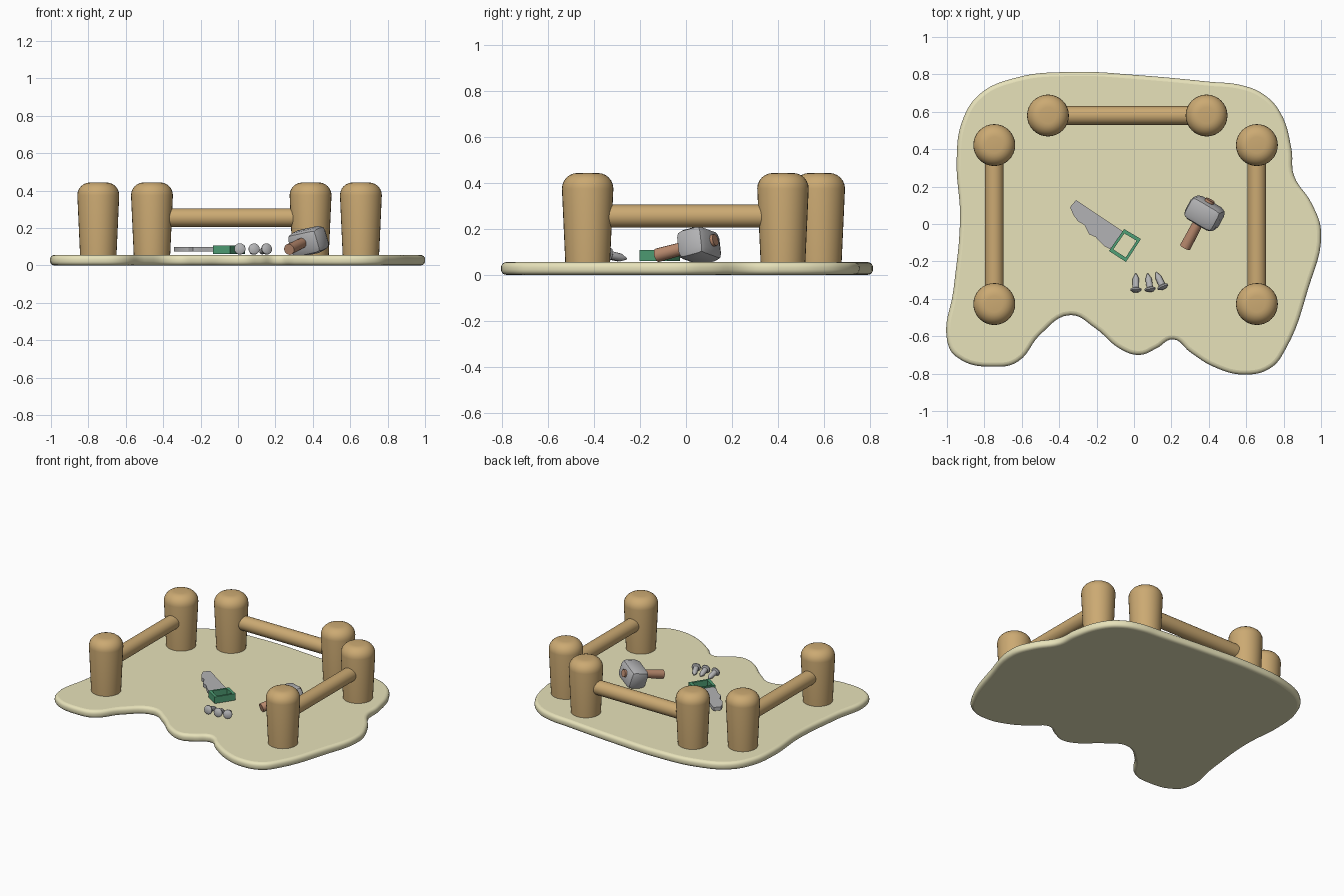
import bpy, bmesh, math
from mathutils import Vector, Matrix

if "Cube" in bpy.data.objects:
    bpy.data.objects.remove(bpy.data.objects["Cube"])


def material(name, rgb):
    m = bpy.data.materials.new(name)
    m.diffuse_color = (*rgb, 1)
    m.use_nodes = True
    m.node_tree.nodes["Principled BSDF"].inputs["Base Color"].default_value = m.diffuse_color
    return m


sand = material("sand", (0.80, 0.76, 0.49))
wood = material("wood", (0.60, 0.40, 0.17))
grip = material("grip", (0.50, 0.26, 0.16))
green = material("green", (0.08, 0.35, 0.18))
grey = material("steel", (0.45, 0.45, 0.46))


def finish(obj, mat, angle=40):
    if not obj.data.materials:
        obj.data.materials.append(mat)
    bpy.ops.object.select_all(action='DESELECT')
    bpy.context.view_layer.objects.active = obj
    obj.select_set(True)
    bpy.ops.object.shade_smooth_by_angle(angle=math.radians(angle))
    return obj


def from_bmesh(name, bm, mat, angle=40):
    bmesh.ops.recalc_face_normals(bm, faces=bm.faces)
    me = bpy.data.meshes.new(name)
    bm.to_mesh(me)
    bm.free()
    obj = bpy.data.objects.new(name, me)
    bpy.context.collection.objects.link(obj)
    return finish(obj, mat, angle)


def lathe(name, profile, start, direction, mat, sides=32):
    """Revolve (radius, distance) pairs about an axis; ends are capped."""
    bm = bmesh.new()
    rot = Vector((0, 0, 1)).rotation_difference(Vector(direction)).to_matrix()
    rings = []
    for r, h in profile:
        rings.append([bm.verts.new(rot @ Vector((r * math.cos(a), r * math.sin(a), h)) + Vector(start))
                      for a in (2 * math.pi * i / sides for i in range(sides))])
    for lo, hi in zip(rings, rings[1:]):
        for i in range(sides):
            j = (i + 1) % sides
            bm.faces.new((lo[i], lo[j], hi[j], hi[i]))
    bm.faces.new(rings[0])
    bm.faces.new(rings[-1])
    return from_bmesh(name, bm, mat)


def rod(name, a, b, r0, r1, mat, sides=32):
    a, b = Vector(a), Vector(b)
    n = (b - a).length
    return lathe(name, [(r0, 0), (r1, n)], a, b - a, mat, sides)


def flat(name, pts, z0, z1, mat):
    """Extrude an outline between two heights."""
    bm = bmesh.new()
    f = bm.faces.new([bm.verts.new((x, y, z0)) for x, y in pts])
    ext = bmesh.ops.extrude_face_region(bm, geom=[f], use_keep_orig=True)
    bmesh.ops.translate(bm, vec=(0, 0, z1 - z0),
                        verts=[v for v in ext["geom"] if isinstance(v, bmesh.types.BMVert)])
    return from_bmesh(name, bm, mat, 30)


# Sandy ground slab: smooth irregular outline with rounded rim
outline = [(-1.0, -.62), (-.95, -.71), (-.73, -.763), (-.62, -.735), (-.50, -.59), (-.34, -.487),
           (-.21, -.555), (-.07, -.67), (.03, -.70), (.12, -.665), (.21, -.617), (.30, -.685),
           (.43, -.765), (.59, -.805), (.73, -.77), (.81, -.67), (.93, -.35), (1.0, -.04),
           (.95, .11), (.855, .26), (.842, .40), (.78, .60), (.69, .695), (.57, .743),
           (.41, .76), (.03, .795), (-.33, .813), (-.64, .78), (-.83, .69), (-.92, .545),
           (-.948, .35), (-.93, .03), (-.965, -.35)]
cu = bpy.data.curves.new("ground_slab", 'CURVE')
cu.dimensions = '2D'
cu.fill_mode = 'BOTH'
cu.resolution_u = 6
cu.bevel_depth, cu.bevel_resolution = .022, 3
cu.extrude, cu.offset = .0055, -.022
sp = cu.splines.new('BEZIER')
sp.bezier_points.add(len(outline) - 1)
sp.use_cyclic_u = True
for p, (x, y) in zip(sp.bezier_points, outline):
    p.co = (x, y, 0)
    p.handle_left_type = p.handle_right_type = 'AUTO'
slab = bpy.data.objects.new("ground_slab", cu)
bpy.context.collection.objects.link(slab)
slab.location.z = .0275
bpy.context.view_layer.objects.active = slab
slab.select_set(True)
bpy.ops.object.convert(target='MESH')
finish(bpy.context.view_layer.objects.active, sand)

# Three fence sections: two round-topped posts and a rail each
post = [(.097, 0), (.112, .33)]
post += [(.044 + .068 * math.cos(a), .33 + .068 * math.sin(a))
         for a in (math.pi / 2 * i / 6 for i in range(1, 7))]
fences = {"back": ((-.46, .58), (.388, .58)),
          "left": ((-.747, .422), (-.747, -.428)),
          "right": ((.657, .422), (.657, -.428))}
for side, (a, b) in fences.items():
    for i, p in enumerate((a, b)):
        lathe(f"{side}_post_{i + 1}", post, (*p, .045), (0, 0, 1), wood)
    rod(f"{side}_rail", (*a, .255), (*b, .255), .05, .05, wood)

# Saw blade with a wavy toothed edge
flat("saw_blade", [(-.31, .128), (-.055, -.043), (-.128, -.134), (-.16, -.118), (-.205, -.07),
                   (-.24, -.055), (-.265, -.005), (-.30, .015), (-.325, .05), (-.342, .09)],
     .073, .098, grey)

# Saw handle: square open frame
outer = [Vector(p) for p in ((-.053, -.027), (.037, -.08), (-.043, -.203), (-.134, -.144))]
mid = sum(outer, Vector((0, 0))) / 4
inner = [mid + (p - mid) * .73 for p in outer]
bm = bmesh.new()
loops = [[bm.verts.new((*p, z)) for p in ring]
         for ring, z in ((outer, .06), (outer, .107), (inner, .107), (inner, .06))]
for k in range(4):
    lo, hi = loops[k], loops[(k + 1) % 4]
    for i in range(4):
        j = (i + 1) % 4
        bm.faces.new((lo[i], lo[j], hi[j], hi[i]))
from_bmesh("saw_handle", bm, green, 30)

# Mallet: tilted handle through a chunky rounded head
tail, tip = Vector((.273, -.125, .085)), Vector((.408, .128, .152))
rod("mallet_handle", tail, tip, .03, .026, grip, 16)
along = (tip - tail).normalized()
across = Vector((.88, -.45, .2))
across = (across - along * across.dot(along)).normalized()
up = across.cross(along)
bm = bmesh.new()
bmesh.ops.create_cube(bm, size=1)
bmesh.ops.scale(bm, vec=(.19, .135, .135), verts=bm.verts)
bmesh.ops.bevel(bm, geom=bm.edges[:], offset=.034, segments=2, profile=.5, affect='EDGES')
frame = Matrix((across, along, up)).transposed().to_4x4()
bmesh.ops.transform(bm, matrix=Matrix.Translation((.377, .057, .127)) @ frame, verts=bm.verts)
from_bmesh("mallet_head", bm, grey, 40)

# Three nails resting on the rims of their heads
for i, (head, point) in enumerate((((.01, -.363), (.01, -.265)),
                                   ((.088, -.36), (.073, -.265)),
                                   ((.158, -.346), (.118, -.258)))):
    a, b = Vector((*head, .09)), Vector((*point, .069))
    n = (b - a).length
    lathe(f"nail_{i + 1}", [(.018, 0), (.030, .008), (.030, .016), (.018, .022),
                            (.017, n - .028), (.003, n)], a, b - a, grey, 16)
